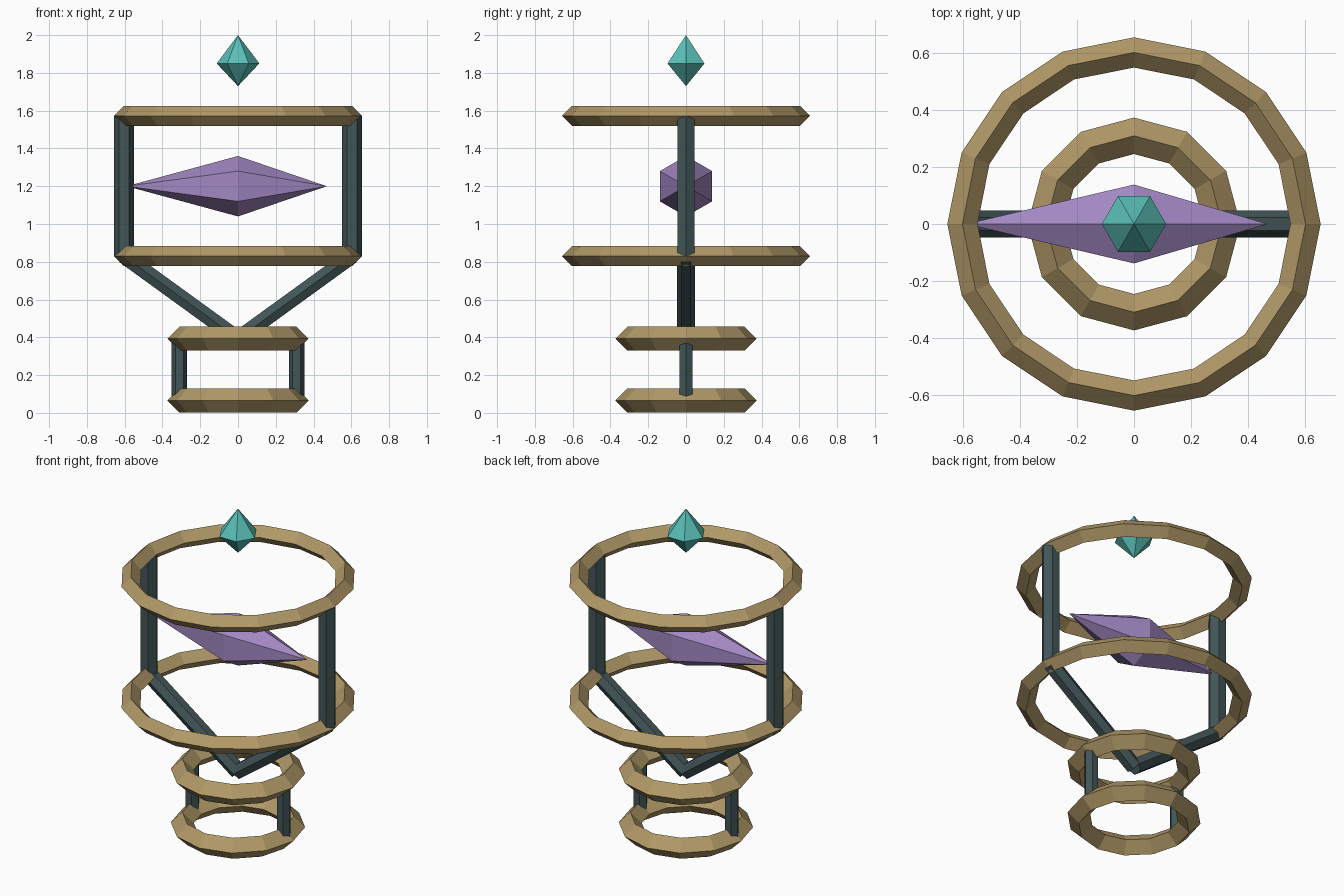
import bpy, bmesh
from math import pi, sin, cos
from mathutils import Vector

if "Cube" in bpy.data.objects:
    bpy.data.objects.remove(bpy.data.objects["Cube"])


def material(name, rgb):
    colour = [(c / 255) ** 2.2 for c in rgb] + [1]
    m = bpy.data.materials.new(name)
    m.use_nodes = True
    m.diffuse_color = colour
    m.node_tree.nodes["Principled BSDF"].inputs["Base Color"].default_value = colour
    return m


brass = material("aged brass", (176, 152, 104))
iron = material("dark iron", (68, 86, 88))
violet = material("violet crystal", (160, 134, 192))
teal = material("teal crystal", (90, 190, 182))


def finish(name, bm, mat):
    bmesh.ops.recalc_face_normals(bm, faces=bm.faces)
    mesh = bpy.data.meshes.new(name)
    bm.to_mesh(mesh)
    bm.free()
    mesh.materials.append(mat)
    obj = bpy.data.objects.new(name, mesh)
    bpy.context.collection.objects.link(obj)
    return obj


def ring(name, radius, thick, z, sides):
    """Faceted hoop with a diamond cross-section."""
    bm = bmesh.new()
    loops = []
    for i in range(sides):
        a = 2 * pi * i / sides
        loop = []
        for k in range(4):
            r = radius + thick * cos(k * pi / 2)
            loop.append(bm.verts.new((r * cos(a), r * sin(a), z + thick * sin(k * pi / 2))))
        loops.append(loop)
    for i in range(sides):
        p, q = loops[i], loops[(i + 1) % sides]
        for k in range(4):
            n = (k + 1) % 4
            bm.faces.new((p[k], q[k], q[n], p[n]))
    finish(name, bm, brass)


def frame(axis, start):
    """Two directions across the axis, beginning with the given one."""
    u = Vector(start)
    return u, axis.normalized().cross(u)


def hexagon(bm, centre, u, v, r):
    return [bm.verts.new(centre + r * (u * cos(k * pi / 3) + v * sin(k * pi / 3)))
            for k in range(6)]


def strut(name, start, end, r, corner):
    """Six-sided bar with one corner edge facing the given direction."""
    a, b = Vector(start), Vector(end)
    u, v = frame(b - a, corner)
    bm = bmesh.new()
    low, high = hexagon(bm, a, u, v, r), hexagon(bm, b, u, v, r)
    bm.faces.new(low)
    bm.faces.new(high)
    for k in range(6):
        n = (k + 1) % 6
        bm.faces.new((low[k], low[n], high[n], high[k]))
    finish(name, bm, iron)


def crystal(name, start, centre, end, r, corner, mat):
    """Six-sided double pyramid between two tips."""
    a, c, b = Vector(start), Vector(centre), Vector(end)
    u, v = frame(b - a, corner)
    bm = bmesh.new()
    waist = hexagon(bm, c, u, v, r)
    for tip in (bm.verts.new(a), bm.verts.new(b)):
        for k in range(6):
            bm.faces.new((waist[k], waist[(k + 1) % 6], tip))
    finish(name, bm, mat)


# Hoops of the base and the cage
base_z, collar_z, lower_z, upper_z = 0.065, 0.393, 0.83, 1.573
ring("base_ring", 0.31, 0.064, base_z, 12)
ring("collar_ring", 0.31, 0.064, collar_z, 12)
ring("lower_cage_ring", 0.603, 0.053, lower_z, 16)
ring("upper_cage_ring", 0.603, 0.053, upper_z, 16)

# Paired posts and slanted braces
for side, s in (("left", 1), ("right", -1)):
    strut(side + "_base_post", (s * 0.31, 0, base_z), (s * 0.31, 0, collar_z), 0.041, (1, 0, 0))
    strut(side + "_brace", (0, 0, collar_z), (s * 0.603, 0, lower_z), 0.047, (0, 1, 0))
    strut(side + "_cage_post", (s * 0.603, 0, lower_z), (s * 0.603, 0, upper_z), 0.053, (1, 0, 0))

# Floating crystals
crystal("spindle_crystal", (-0.59, 0, 1.2), (0, 0, 1.2), (0.47, 0, 1.2), 0.16, (0, 0, 1), violet)
crystal("top_crystal", (0, 0, 1.73), (0, 0, 1.85), (0, 0, 2), 0.113, (1, 0, 0), teal)
